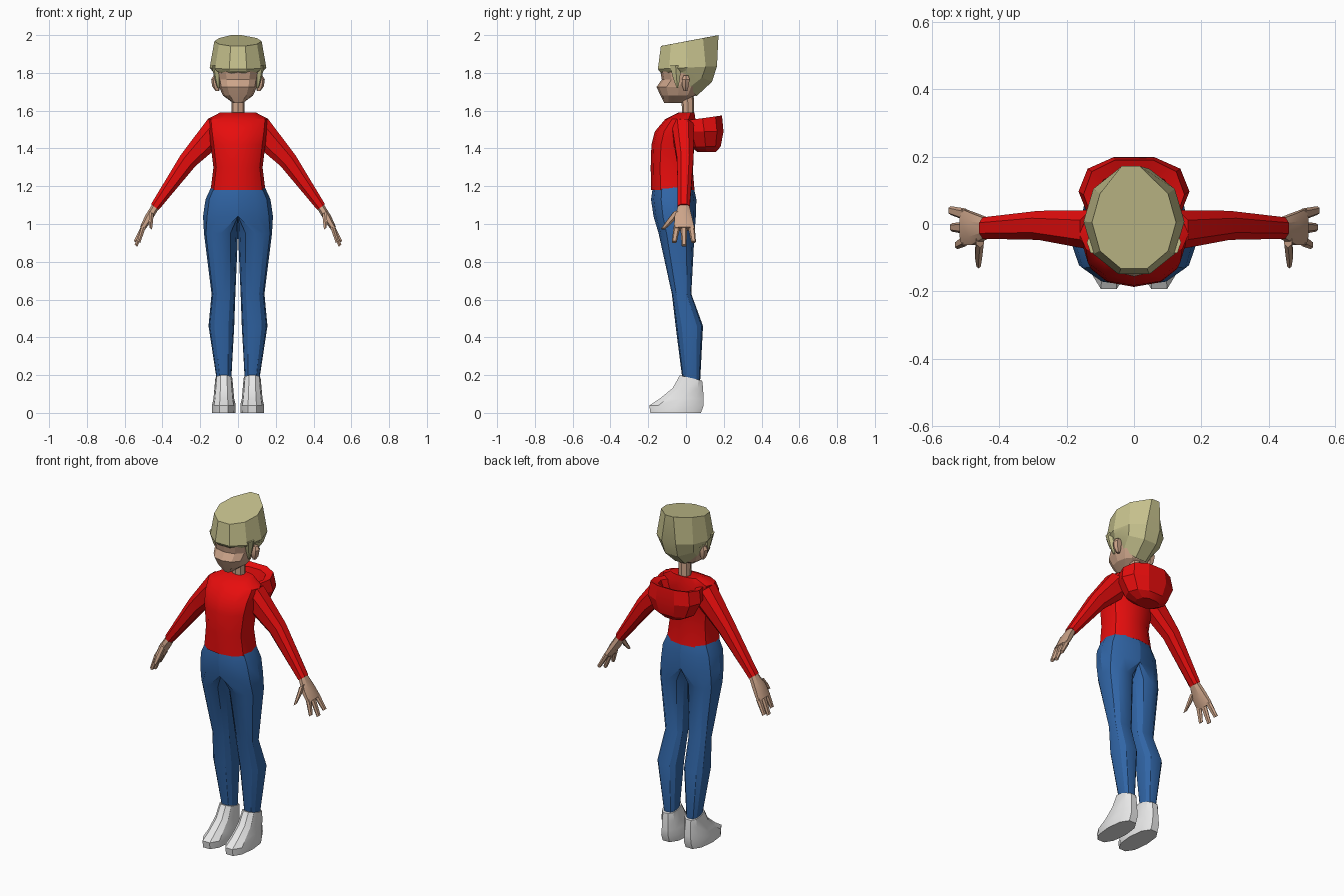
import bpy, bmesh, math
from mathutils import Vector

if "Cube" in bpy.data.objects:
    bpy.data.objects.remove(bpy.data.objects["Cube"])


def material(name, red, green, blue):
    colour = (red, green, blue, 1)
    mat = bpy.data.materials.new(name)
    mat.use_nodes = True
    mat.diffuse_color = colour
    mat.node_tree.nodes["Principled BSDF"].inputs["Base Color"].default_value = colour
    return mat


RED = material("red cloth", red=.8, green=.004, blue=.004)
BLUE = material("blue denim", red=.03, green=.13, blue=.38)
SKIN = material("skin", red=.6, green=.37, blue=.25)
BLOND = material("pale blond", red=.57, green=.54, blue=.27)
WHITE = material("white shoe", red=.8, green=.8, blue=.8)


def outline(sides, box, turn=0):
    """Points of a unit circle, squared off as box gets smaller."""
    for step in range(sides):
        angle = math.tau * (step + turn) / sides
        yield [math.copysign(abs(v) ** box, v)
               for v in (round(math.cos(angle), 6), round(math.sin(angle), 6))]


def level(z, wide, front, back, x=0, sides=12, box=.85, rise=0, half=False):
    """Level section; rise lifts its back edge, half keeps only the left side."""
    mid, deep = (front + back) / 2, (back - front) / 2
    points = [Vector((x + wide * c, mid + deep * s, z + rise * s))
              for c, s in outline(sides, box)]
    if half:
        for p in points:
            p.x = max(p.x, 0)
    return points


def slant(x, z, thick, front, back, sides=8):
    """Section square to the slope of the arm."""
    across = Vector((.8, 0, .6)) * thick
    mid, deep = (front + back) / 2, (back - front) / 2
    return [Vector((x, mid + deep * s, z)) + across * c
            for c, s in outline(sides, box=.8, turn=.5)]


def loft(name, mat, *rings, mirror=False, angle=30):
    """Skin the sections in order and close both ends."""
    bm = bmesh.new()
    loops = [[bm.verts.new(p) for p in points] for points in rings]
    for low, high in zip(loops, loops[1:]):
        for k in range(len(low)):
            bm.faces.new((low[k - 1], low[k], high[k], high[k - 1]))
    bm.faces.new(loops[0])
    bm.faces.new(loops[-1])
    bmesh.ops.remove_doubles(bm, verts=bm.verts, dist=.0002)
    bmesh.ops.recalc_face_normals(bm, faces=bm.faces)
    mesh = bpy.data.meshes.new(name)
    bm.to_mesh(mesh)
    bm.free()
    mesh.materials.append(mat)
    part = bpy.data.objects.new(name, mesh)
    bpy.context.collection.objects.link(part)
    bpy.ops.object.select_all(action="DESELECT")
    part.select_set(True)
    bpy.context.view_layer.objects.active = part
    bpy.ops.object.shade_smooth_by_angle(angle=math.radians(angle))
    if mirror:
        part.modifiers.new("Mirror", "MIRROR")


# Jumper body, from hem to collar
loft("jumper_body", RED,
     level(z=1.18, wide=.145, front=-.185, back=.045),
     level(z=1.3, wide=.13, front=-.187, back=.035),
     level(z=1.42, wide=.145, front=-.183, back=.045),
     level(z=1.49, wide=.155, front=-.165, back=.055),
     level(z=1.555, wide=.162, front=-.11, back=.05),
     level(z=1.59, wide=.095, front=-.04, back=.045), angle=35)

# Sleeves, from shoulder to cuff
loft("sleeves", RED,
     slant(x=.1, z=1.51, thick=.08, front=-.08, back=.045),
     slant(x=.265, z=1.335, thick=.052, front=-.05, back=.042),
     slant(x=.44, z=1.09, thick=.027, front=-.046, back=.022),
     mirror=True, angle=35)

# Hood resting on the back, with a hollow top
loft("hood", RED,
     level(z=1.38, wide=.07, front=.06, back=.16, sides=10),
     level(z=1.41, wide=.125, front=.02, back=.187, sides=10),
     level(z=1.49, wide=.165, front=-.01, back=.203, sides=10),
     level(z=1.56, wide=.15, front=-.02, back=.195, sides=10, rise=.015),
     level(z=1.55, wide=.11, front=0, back=.16, sides=10, rise=.01),
     level(z=1.47, wide=.08, front=.02, back=.13, sides=10), angle=20)

# Trousers: half of the hips running into one leg
loft("trousers", BLUE,
     level(z=1.2, wide=.14, front=-.175, back=.04, half=True),
     level(z=1.13, wide=.172, front=-.185, back=.055, half=True),
     level(z=1.04, wide=.185, front=-.172, back=.052, half=True),
     level(z=.95, x=.09, wide=.09, front=-.145, back=.045),
     level(z=.63, x=.077, wide=.063, front=-.075, back=.028),
     level(z=.46, x=.088, wide=.068, front=-.055, back=.09),
     level(z=.17, x=.074, wide=.038, front=-.018, back=.075), mirror=True)

# Shoes
loft("shoes", WHITE,
     level(z=0, x=.076, wide=.062, front=-.195, back=.085, sides=10),
     level(z=.04, x=.075, wide=.063, front=-.2, back=.1, sides=10),
     level(z=.075, x=.075, wide=.055, front=-.145, back=.098, sides=10),
     level(z=.13, x=.075, wide=.05, front=-.075, back=.094, sides=10),
     level(z=.185, x=.075, wide=.045, front=-.035, back=.088, sides=10, rise=-.015),
     mirror=True)

# Palms
loft("palms", SKIN,
     slant(x=.43, z=1.104, thick=.022, front=-.038, back=.016),
     slant(x=.475, z=1.03, thick=.023, front=-.065, back=.035),
     slant(x=.507, z=.975, thick=.016, front=-.066, back=.048), mirror=True)

# Thumbs
loft("thumbs", SKIN,
     slant(x=.458, z=1.06, thick=.016, front=-.07, back=-.025, sides=6),
     slant(x=.462, z=1.01, thick=.015, front=-.108, back=-.07, sides=6),
     slant(x=.462, z=.975, thick=.009, front=-.132, back=-.108, sides=6), mirror=True)


def finger(name, root, tip, tip_x, tip_z):
    """Tapered finger; root and tip are its middles from front to back."""
    loft(name, SKIN,
         slant(x=.5, z=.985, thick=.014, front=root - .018, back=root + .018, sides=6),
         slant(x=tip_x, z=tip_z, thick=.01, front=tip - .013, back=tip + .013, sides=6),
         mirror=True)


finger("front_fingers", root=-.048, tip=-.062, tip_x=.525, tip_z=.905)
finger("middle_fingers", root=-.012, tip=-.01, tip_x=.54, tip_z=.885)
finger("rear_fingers", root=.028, tip=.04, tip_x=.545, tip_z=.905)

# Neck, face with a jutting nose line, and ears
loft("neck", SKIN,
     level(z=1.55, wide=.036, front=-.02, back=.045, sides=8),
     level(z=1.7, wide=.034, front=-.025, back=.04, sides=8))
loft("face", SKIN,
     level(z=1.64, wide=.025, front=-.115, back=-.02),
     level(z=1.68, wide=.08, front=-.135, back=.05),
     level(z=1.725, wide=.1, front=-.156, back=.08),
     level(z=1.765, wide=.108, front=-.128, back=.1),
     level(z=1.83, wide=.12, front=-.14, back=.1), angle=15)
loft("ears", SKIN,
     level(z=1.705, x=.11, wide=.01, front=-.012, back=.008, sides=6),
     level(z=1.73, x=.115, wide=.022, front=-.022, back=.016, sides=6),
     level(z=1.765, x=.118, wide=.024, front=-.025, back=.022, sides=6),
     level(z=1.785, x=.115, wide=.015, front=-.015, back=.015, sides=6), mirror=True)


def nape(z, drop, wide, front, back):
    """Hair section that is level in front and hangs down behind."""
    points = level(z, wide, front, back, sides=10, box=1)
    mid = (front + back) / 2
    for p in points:
        p.z -= drop * max(0, (p.y - mid) / (back - mid))
    return points


# Hair with a sloping crown drawn up to a ridge at the back
crown = level(z=1.968, wide=.125, front=-.14, back=.15, sides=10, box=1, rise=.027)
for p in crown:
    if p.y > .12:
        p.x = p.x * .7 - .01
        p.y, p.z = .172, 2
loft("hair", BLOND,
     nape(z=1.8, drop=.13, wide=.11, front=-.135, back=.06),
     nape(z=1.81, drop=.06, wide=.135, front=-.15, back=.145),
     level(z=1.828, wide=.15, front=-.157, back=.172, sides=10, box=1, rise=.008),
     crown, angle=20)
loft("side_locks", BLOND,
     level(z=1.72, x=.104, wide=.005, front=-.05, back=-.04, sides=6),
     level(z=1.77, x=.11, wide=.015, front=-.07, back=-.03, sides=6),
     level(z=1.84, x=.115, wide=.025, front=-.09, back=-.02, sides=6), mirror=True)
